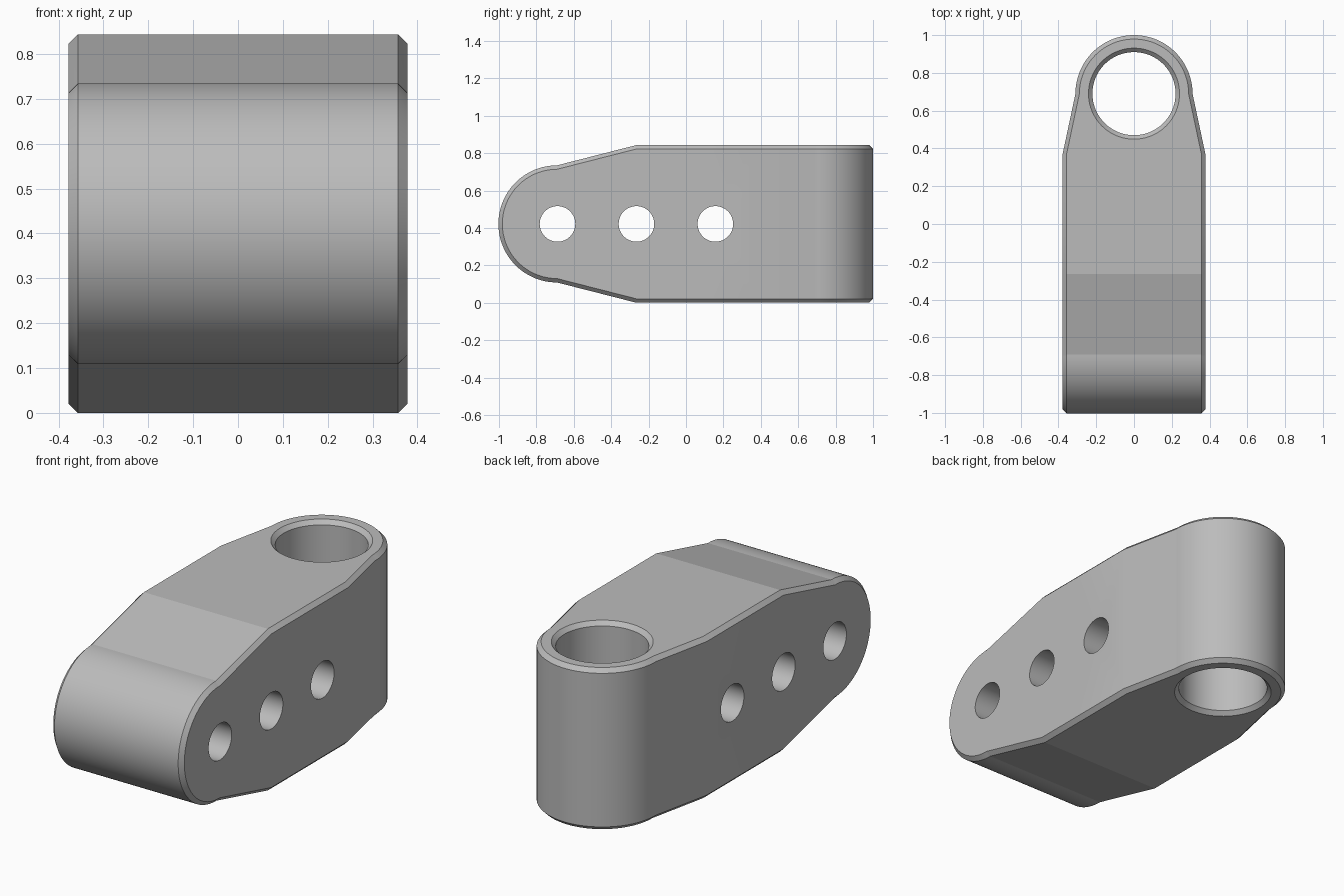
import bpy, bmesh
from math import pi, sin, cos, radians
from mathutils import Vector

if "Cube" in bpy.data.objects:
    bpy.data.objects.remove(bpy.data.objects["Cube"])

W, H, CH = 0.378, 0.4215, 0.021      # half width, half height, chamfer
CENTRE, BORE, HOLE = 0.69, 0.22, 0.095

steel = bpy.data.materials.new("grey_steel")
steel.use_nodes = True
steel.diffuse_color = (0.5, 0.5, 0.5, 1)
steel.node_tree.nodes["Principled BSDF"].inputs["Base Color"].default_value = (0.5, 0.5, 0.5, 1)


def outline(half, radius, shoulder, inset):
    """Open end profile: straight flank, taper, half-round nose."""
    w, r, n = half - inset, radius - inset, 64
    arc = [(r * cos(pi * i / n), CENTRE + r * sin(pi * i / n)) for i in range(n + 1)]
    return [(w, 0), (w, shoulder)] + arc + [(-w, shoulder), (-w, 0)]


def loft(bm, rings, closed):
    """Skin a list of point rings and cap both ends."""
    loops = [[bm.verts.new(p) for p in ring] for ring in rings]
    for a, b in zip(loops, loops[1:]):
        n = len(a)
        for i in range(n if closed else n - 1):
            j = (i + 1) % n
            bm.faces.new((a[i], a[j], b[j], b[i]))
    bm.faces.new(loops[0])
    bm.faces.new(loops[-1])


def half_block(bm, half, radius, shoulder, depth, place):
    """Chamfered prism, left open where the two halves meet."""
    levels = [(-depth, CH), (CH - depth, 0), (depth - CH, 0), (depth, CH)]
    loft(bm, [[place(u, v, t) for u, v in outline(half, radius, shoulder, inset)]
              for t, inset in levels], False)


def finish(bm, name):
    bmesh.ops.remove_doubles(bm, verts=bm.verts, dist=0.0002)
    bmesh.ops.recalc_face_normals(bm, faces=bm.faces)
    mesh = bpy.data.meshes.new(name)
    bm.to_mesh(mesh)
    bm.free()
    mesh.materials.append(steel)
    obj = bpy.data.objects.new(name, mesh)
    bpy.context.collection.objects.link(obj)
    return obj


def lathe_cutter(name, levels, place):
    n = 96
    bm = bmesh.new()
    loft(bm, [[place(r * cos(2 * pi * i / n), r * sin(2 * pi * i / n), t) for i in range(n)]
              for t, r in levels], True)
    obj = finish(bm, name)
    obj.hide_render = True
    return obj


# Block: front nose rounded in side view, back nose rounded in top view
bm = bmesh.new()
half_block(bm, H, 0.313, 0.265, W, lambda u, v, t: Vector((t, -v, H + u)))
half_block(bm, W, 0.31, 0.37, H, lambda u, v, t: Vector((u, v, H + t)))
link = finish(bm, "link_block")

# Chamfered vertical bore and three cross holes
cutters = [lathe_cutter("bore_cutter",
                        [(-H - CH, BORE + 2 * CH), (CH - H, BORE),
                         (H - CH, BORE), (H + CH, BORE + 2 * CH)],
                        lambda a, b, t: Vector((a, CENTRE + b, H + t)))]
for y in (-0.687, -0.265, 0.157):
    cutters.append(lathe_cutter("cross_hole_cutter", [(-0.5, HOLE), (0.5, HOLE)],
                                lambda a, b, t, y=y: Vector((t, y + a, H + b))))

bpy.ops.object.select_all(action='DESELECT')
link.select_set(True)
bpy.context.view_layer.objects.active = link
for cutter in cutters:
    mod = link.modifiers.new("cut", 'BOOLEAN')
    mod.operation, mod.solver, mod.object = 'DIFFERENCE', 'EXACT', cutter
    bpy.ops.object.modifier_apply(modifier=mod.name)
    bpy.data.objects.remove(cutter)

bpy.ops.object.shade_smooth_by_angle(angle=radians(12))
